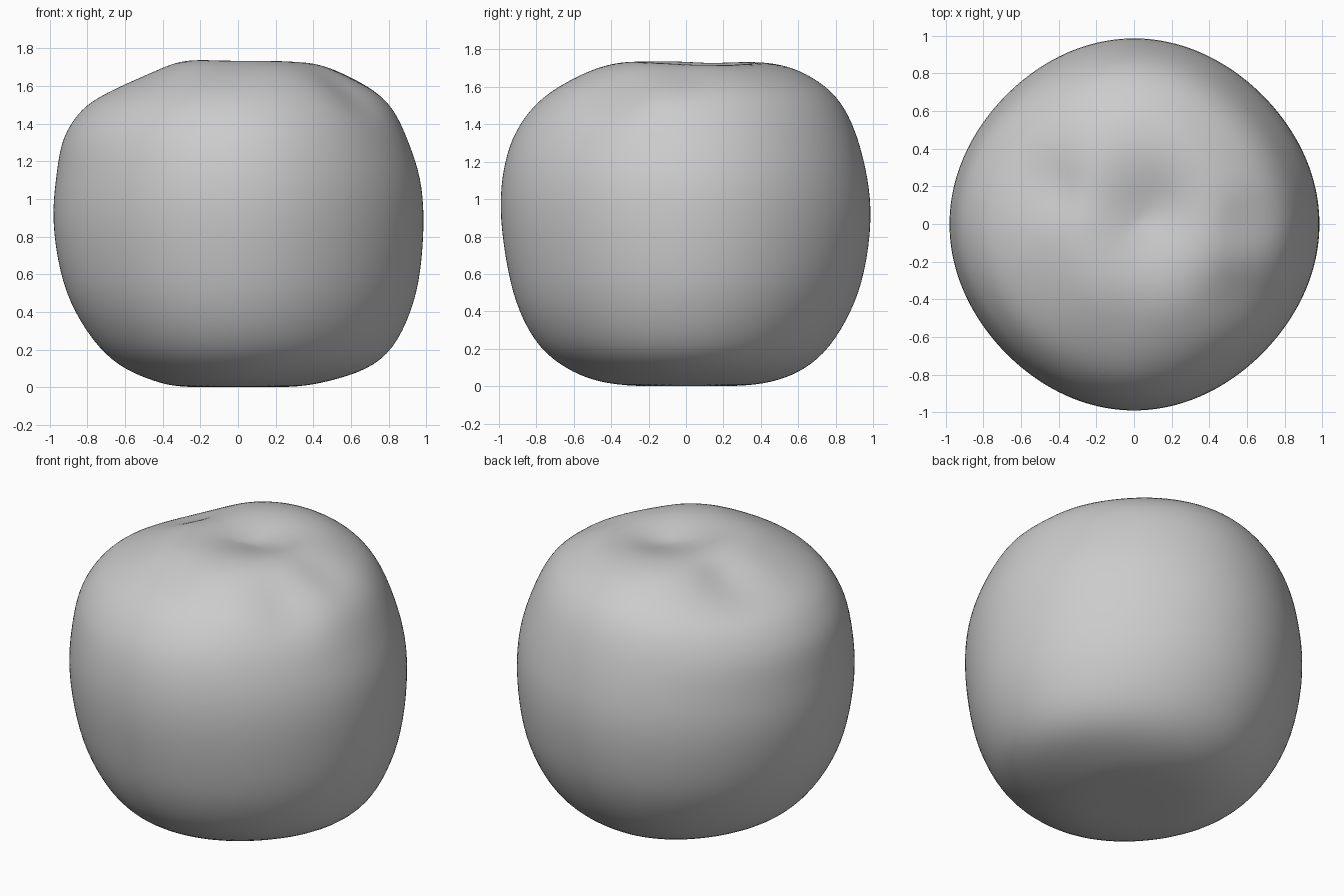
import bpy, bmesh, math
from mathutils import Vector

if "Cube" in bpy.data.objects:
    bpy.data.objects.remove(bpy.data.objects["Cube"])

SEGMENTS = 48

# Side profile: height, then radius towards +x, +y, -x, -y
PROFILE = [
    (0.00, .33, .34, .33, .33),
    (0.03, .48, .50, .44, .50),
    (0.09, .69, .64, .60, .64),
    (0.20, .83, .77, .74, .79),
    (0.40, .925, .89, .875, .90),
    (0.60, .975, .96, .95, .955),
    (0.90, .995, 1.0, .995, 1.0),
    (1.12, .975, .975, .968, .99),
    (1.30, .91, .93, .945, .945),
    (1.42, .86, .885, .88, .88),
    (1.52, .80, .83, .79, .80),
    (1.61, .71, .745, .61, .69),
    (1.69, .55, .61, .43, .55),
]

# Soft hollows between the lobes: centre, reach, depth
HOLLOWS = [
    ((.12, .08, 1.72), .20, .06),
    ((-.45, .22, 1.68), .18, .05),
    ((.58, -.36, 1.55), .18, .045),
    ((.62, .0, 1.65), .15, .03),
    ((-.05, -.55, 1.70), .20, .02),
]


def ring_radius(radii, angle):
    """Blend the four directional radii around the ring."""
    c, s = math.cos(angle), math.sin(angle)
    along_x = radii[0] if c > 0 else radii[2]
    along_y = radii[1] if s > 0 else radii[3]
    blend = along_x * c * c + along_y * s * s
    return blend * (1 - .02 * math.sin(2 * angle) ** 2)


def dent(p):
    """Push a point inwards wherever a hollow reaches it."""
    inward = (Vector((0, 0, .8)) - p).normalized()
    amount = sum(depth * math.exp(-((p - Vector(centre)).length / reach) ** 2)
                 for centre, reach, depth in HOLLOWS)
    return p + inward * amount


# Rings: rounded side, then a gently domed crown
rings = [(row[0], row[1:]) for row in PROFILE]
for scale, z in ((.8, 1.725), (.6, 1.74), (.4, 1.74), (.2, 1.735)):
    rings.append((z, [r * scale for r in PROFILE[-1][1:]]))

bm = bmesh.new()
loops = []
for z, radii in rings:
    loop = []
    for i in range(SEGMENTS):
        a = math.tau * i / SEGMENTS
        r = ring_radius(radii, a)
        loop.append(bm.verts.new(dent(Vector((r * math.cos(a), r * math.sin(a), z)))))
    loops.append(loop)
for low, high in zip(loops, loops[1:]):
    for i in range(SEGMENTS):
        j = (i + 1) % SEGMENTS
        bm.faces.new((low[i], low[j], high[j], high[i]))

# Close the flat base and the crown with fans
for loop, z, up in ((loops[0], 0, False), (loops[-1], 1.73, True)):
    pole = bm.verts.new(dent(Vector((0, 0, z))) if up else (0, 0, z))
    for i in range(SEGMENTS):
        pair = (loop[i], loop[(i + 1) % SEGMENTS])
        bm.faces.new((*(pair if up else pair[::-1]), pole))

mesh = bpy.data.meshes.new("fruit_body")
bm.to_mesh(mesh)
bm.free()
body = bpy.data.objects.new("fruit_body", mesh)
bpy.context.collection.objects.link(body)

# Plain grey skin
skin = bpy.data.materials.new("plain_grey")
skin.use_nodes = True
grey = (.6, .6, .6, 1)
skin.diffuse_color = grey
skin.node_tree.nodes["Principled BSDF"].inputs["Base Color"].default_value = grey
mesh.materials.append(skin)

mesh.shade_smooth()
smooth = body.modifiers.new("smooth", 'SUBSURF')
smooth.levels = smooth.render_levels = 2
